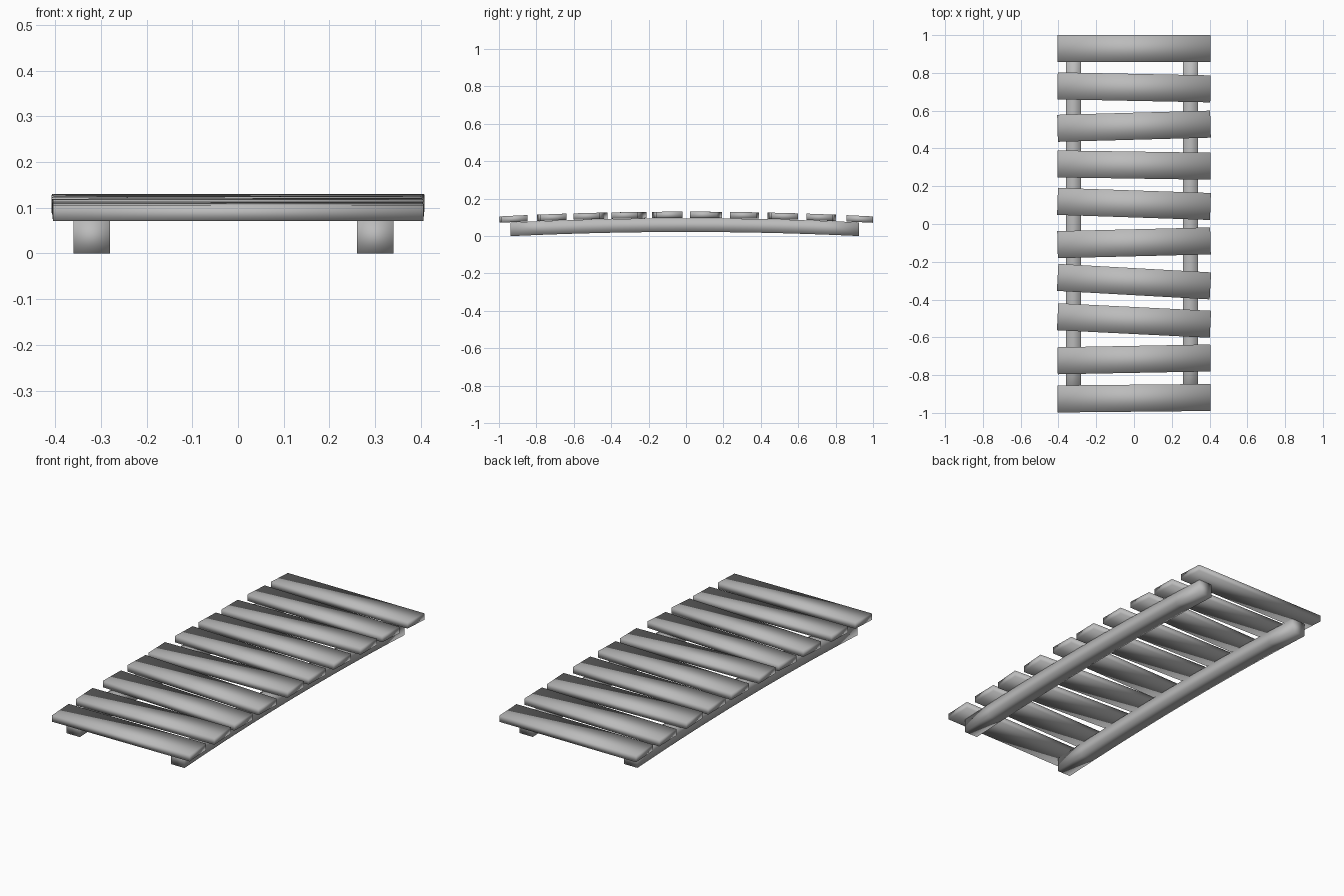
import bpy, bmesh, math
from mathutils import Matrix

cube = bpy.data.objects.get("Cube")
if cube:
    bpy.data.objects.remove(cube, do_unlink=True)

# Single weathered grey wood colour
grey = bpy.data.materials.new("grey_wood")
grey.use_nodes = True
COLOR = (0.5, 0.5, 0.5, 1)
grey.diffuse_color = COLOR
grey.node_tree.nodes["Principled BSDF"].inputs["Base Color"].default_value = COLOR

RISE, HALF = 0.022, 0.93


def arch(y):
    """Height of the gentle arch along the walkway."""
    return RISE * (1 - (y / HALF) ** 2)


def board(name, size, center, turn=0.0, cuts=0):
    """Soft-shaded timber; bent over the arch after being turned and placed."""
    bm = bmesh.new()
    bmesh.ops.create_cube(bm, size=1)
    bmesh.ops.scale(bm, vec=size, verts=bm.verts)
    if cuts:
        long_edges = [e for e in bm.edges
                      if abs(e.verts[0].co.y - e.verts[1].co.y) > 0.01]
        bmesh.ops.subdivide_edges(bm, edges=long_edges, cuts=cuts, use_grid_fill=True)
    bmesh.ops.transform(bm, matrix=Matrix.Translation(center) @ Matrix.Rotation(turn, 4, 'Z'),
                        verts=bm.verts)
    for v in bm.verts:
        v.co.z += arch(v.co.y)
    for f in bm.faces:
        f.smooth = True
    mesh = bpy.data.meshes.new(name)
    bm.to_mesh(mesh)
    bm.free()
    mesh.materials.append(grey)
    obj = bpy.data.objects.new(name, mesh)
    bpy.context.collection.objects.link(obj)


# Two long support rails
for name, x in (("right_rail", -0.32), ("left_rail", 0.30)):
    board(name, (0.08, 1.865, 0.073), (x, -0.007, 0.0365), cuts=9)

# Ten cross planks laid slightly askew; skew is the y change from right to left end
skews = [0, -0.016, 0.022, -0.012, -0.027, 0.02, -0.045, -0.04, 0.015, 0.008]
for i, skew in enumerate(skews):
    y = 0.929 - i * 0.2057
    board(f"plank_{i + 1}", (0.81, 0.143, 0.034), (0, y, 0.0915), math.atan2(skew, 0.81))
